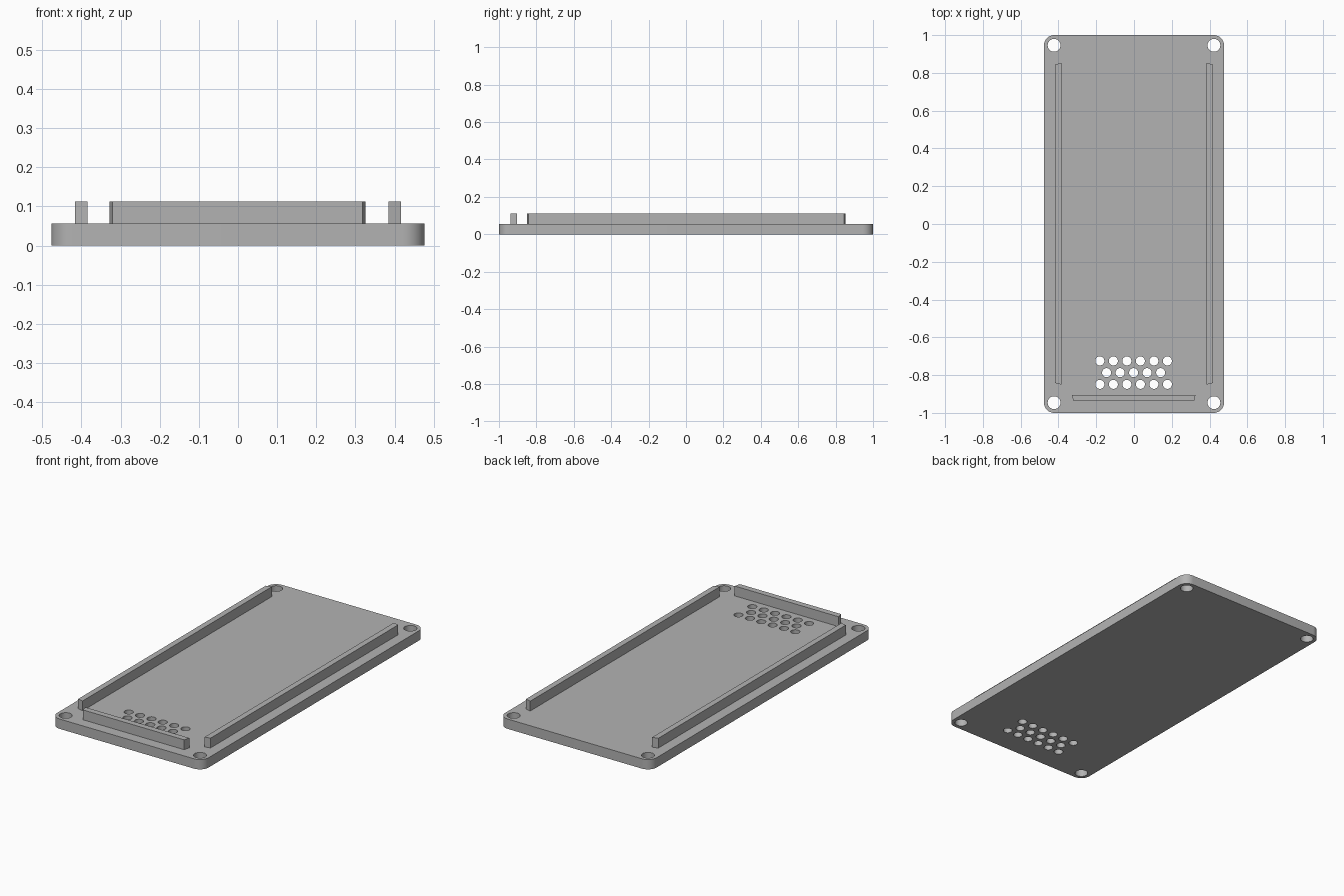
import bpy, bmesh
from math import cos, sin, pi, radians

cube = bpy.data.objects.get("Cube")
if cube:
    bpy.data.objects.remove(cube, do_unlink=True)

grey = bpy.data.materials.new("plain grey")
grey.use_nodes = True
colour = (0.45, 0.45, 0.45, 1)
grey.diffuse_color = colour
grey.node_tree.nodes["Principled BSDF"].inputs["Base Color"].default_value = colour

HALF_X, HALF_Y, THICK, TOP = 0.477, 1.0, 0.056, 0.112
CORNER = 0.055


def arc(cx, cy, r, start, sweep, steps):
    return [(cx + r * cos(start + sweep * i / steps),
             cy + r * sin(start + sweep * i / steps)) for i in range(steps + 1)]


def circle(cx, cy, r):
    return arc(cx, cy, r, 0, 2 * pi, 32)[:-1]


def extruded(name, outlines, z0, z1):
    """Extrude closed outlines; inner outlines become through holes."""
    curve = bpy.data.curves.new(name, "CURVE")
    curve.dimensions = "2D"
    curve.fill_mode = "BOTH"
    curve.extrude = (z1 - z0) / 2
    for pts in outlines:
        spline = curve.splines.new("POLY")
        spline.points.add(len(pts) - 1)
        for p, (x, y) in zip(spline.points, pts):
            p.co = (x, y, 0, 1)
        spline.use_cyclic_u = True
    source = bpy.data.objects.new(name + " outline", curve)
    bpy.context.collection.objects.link(source)
    bpy.context.view_layer.update()
    deps = bpy.context.evaluated_depsgraph_get()
    mesh = bpy.data.meshes.new_from_object(source.evaluated_get(deps))
    bpy.data.objects.remove(source, do_unlink=True)

    # Weld caps to walls and lift to the right height
    bm = bmesh.new()
    bm.from_mesh(mesh)
    bmesh.ops.remove_doubles(bm, verts=bm.verts, dist=0.0001)
    bmesh.ops.translate(bm, verts=bm.verts, vec=(0, 0, (z0 + z1) / 2))
    bmesh.ops.recalc_face_normals(bm, faces=bm.faces)
    bm.to_mesh(mesh)
    bm.free()
    mesh.name = name
    mesh.materials.clear()
    mesh.materials.append(grey)
    obj = bpy.data.objects.new(name, mesh)
    bpy.context.collection.objects.link(obj)
    bpy.ops.object.select_all(action="DESELECT")
    obj.select_set(True)
    bpy.context.view_layer.objects.active = obj
    bpy.ops.object.shade_smooth_by_angle(angle=radians(30))
    return obj


# Base plate outline with rounded corners
outline = []
for i, (sx, sy) in enumerate([(1, 1), (-1, 1), (-1, -1), (1, -1)]):
    outline += arc(sx * (HALF_X - CORNER), sy * (HALF_Y - CORNER),
                   CORNER, i * pi / 2, pi / 2, 12)

# Screw holes in the corners
holes = [circle(sx * 0.423, sy * 0.946, 0.034) for sx in (-1, 1) for sy in (-1, 1)]

# Staggered vent holes
for y, count in ((-0.725, 6), (-0.787, 5), (-0.849, 6)):
    for i in range(count):
        holes.append(circle((i - (count - 1) / 2) * 0.0715 - 0.002, y, 0.024))

extruded("base_plate", [outline] + holes, 0, THICK)

# Side rails, slightly longer on the inner face
for name, s in (("left_rail", 1), ("right_rail", -1)):
    extruded(name, [[(s * 0.384, -0.85), (s * 0.417, -0.842),
                     (s * 0.417, 0.845), (s * 0.384, 0.853)]], THICK, TOP)

# Front rail with mitred ends
extruded("front_rail", [[(-0.329, -0.904), (-0.321, -0.938),
                         (0.318, -0.938), (0.326, -0.904)]], THICK, TOP)
